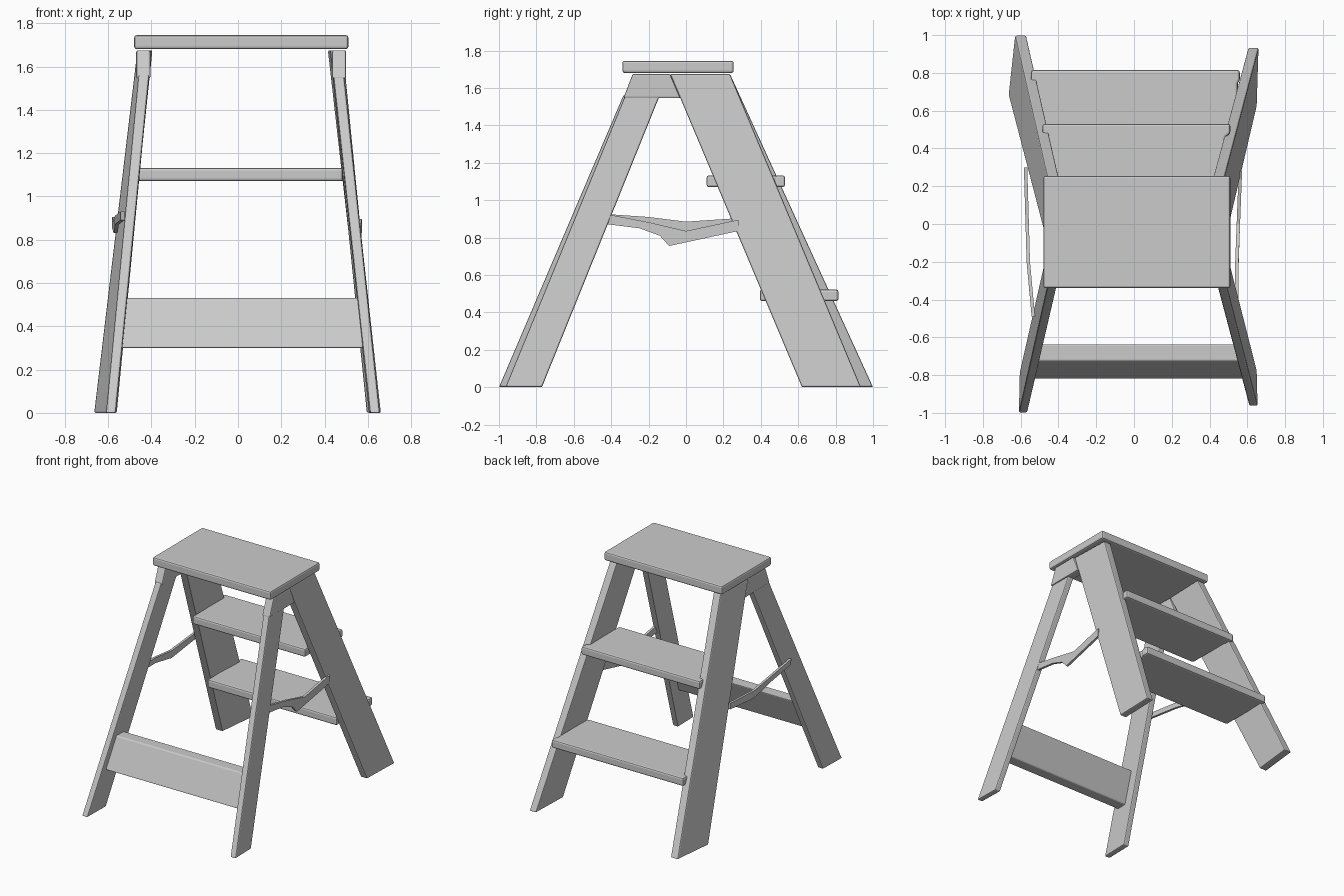
import bpy
import bmesh
from math import radians

if "Cube" in bpy.data.objects:
    bpy.data.objects.remove(bpy.data.objects["Cube"], do_unlink=True)

GREY = (0.6, 0.6, 0.6, 1)
mat = bpy.data.materials.new("plain grey")
mat.use_nodes = True
mat.diffuse_color = GREY
mat.node_tree.nodes["Principled BSDF"].inputs["Base Color"].default_value = GREY


def loft(name, start, end, bevel=0.008):
    """Solid between two matching outlines."""
    bm = bmesh.new()
    a = [bm.verts.new(p) for p in start]
    b = [bm.verts.new(p) for p in end]
    bm.faces.new(a)
    bm.faces.new(b)
    for i in range(len(a)):
        j = (i + 1) % len(a)
        bm.faces.new((a[i], a[j], b[j], b[i]))
    bmesh.ops.recalc_face_normals(bm, faces=bm.faces)
    mesh = bpy.data.meshes.new(name)
    bm.to_mesh(mesh)
    bm.free()
    mesh.materials.append(mat)
    ob = bpy.data.objects.new(name, mesh)
    bpy.context.collection.objects.link(ob)
    if bevel:
        mod = ob.modifiers.new("soft edges", "BEVEL")
        mod.width = bevel
        mod.segments = 2
        mod.limit_method = "ANGLE"
        mod.angle_limit = radians(40)
    return ob


def section(z, y0, y1, x_front, x_back, thick):
    """Level slice of a leg: outer x at its front and back edge, thickness inward."""
    return [(x_front, y0, z), (x_back, y1, z),
            (x_back - thick, y1, z), (x_front - thick, y0, z)]


def slab(name, outline, z0, z1, bevel=0.012):
    return loft(name, [(x, y, z0) for x, y in outline],
                [(x, y, z1) for x, y in outline], bevel)


# Top platform
slab("top_platform", [(-.48, -.34), (.51, -.34), (.51, .255), (-.48, .255)], 1.68, 1.745)

# Wide legs carrying the steps
loft("left_step_leg", section(0, .62, .935, .65, .66, .055),
     section(1.675, -.085, .235, .485, .475, .06))
loft("right_step_leg", section(0, .68, 1.0, -.665, -.63, -.06),
     section(1.675, -.085, .235, -.465, -.455, -.06))

# Narrow prop legs with thicker hinge heads
loft("left_prop_leg", section(0, -.965, -.77, .655, .65, .045),
     section(1.56, -.325, -.14, .49, .49, .05))
loft("right_prop_leg", section(0, -1.0, -.78, -.61, -.605, -.045),
     section(1.56, -.335, -.14, -.46, -.46, -.05))
for name, x, thick in (("left", .5, .065), ("right", -.47, -.065)):
    loft(name + "_hinge_head", section(1.545, -.335, -.03, x, x, thick),
         section(1.675, -.285, -.085, x, x, thick))

# Steps: body between the legs, lip lapping over the leg edges
for name, z, back, lip_l, lip_r, body_l, body_r, taper in (
        ("upper_step", 1.07, .53, .51, -.485, .485, -.46, .0),
        ("lower_step", .46, .815, .56, -.545, .55, -.535, .0)):
    slab(name, [(lip_l, back), (lip_r, back), (lip_r, back - .05), (body_r, back - .07),
                (body_r, back - .42), (body_l, back - .42), (body_l, back - .07),
                (lip_l, back - .05)], z, z + .062)

# Slanted board between the prop legs
loft("prop_board",
     [(-.55, -.82, .30), (.58, -.82, .30), (.58, -.735, .30), (-.55, -.735, .30)],
     [(-.53, -.725, .53), (.56, -.725, .53), (.56, -.635, .53), (-.53, -.635, .53)])

# Folding braces at the sides
left_brace = [(-.45, .93), (-.2, .882), (0, .835), (.28, .895), (.28, .835),
              (-.09, .755), (-.14, .81), (-.25, .85), (-.45, .875)]
right_brace = [(-.49, .93), (-.2, .91), (0, .885), (.3, .905), (.3, .86),
               (0, .83), (-.2, .87), (-.48, .89)]


def brace(name, outline, x_front, x_mid, x_back, width):
    def bend(y):
        if y < -.22:
            return x_mid + (x_front - x_mid) * (-.22 - y) / .26
        return x_mid + (x_back - x_mid) * (y + .22) / .52
    loft(name, [(bend(y), y, z) for y, z in outline],
         [(bend(y) + width, y, z) for y, z in outline], 0)


brace("left_brace", left_brace, .535, .535, .555, .018)
brace("right_brace", right_brace, -.525, -.55, -.565, -.018)
